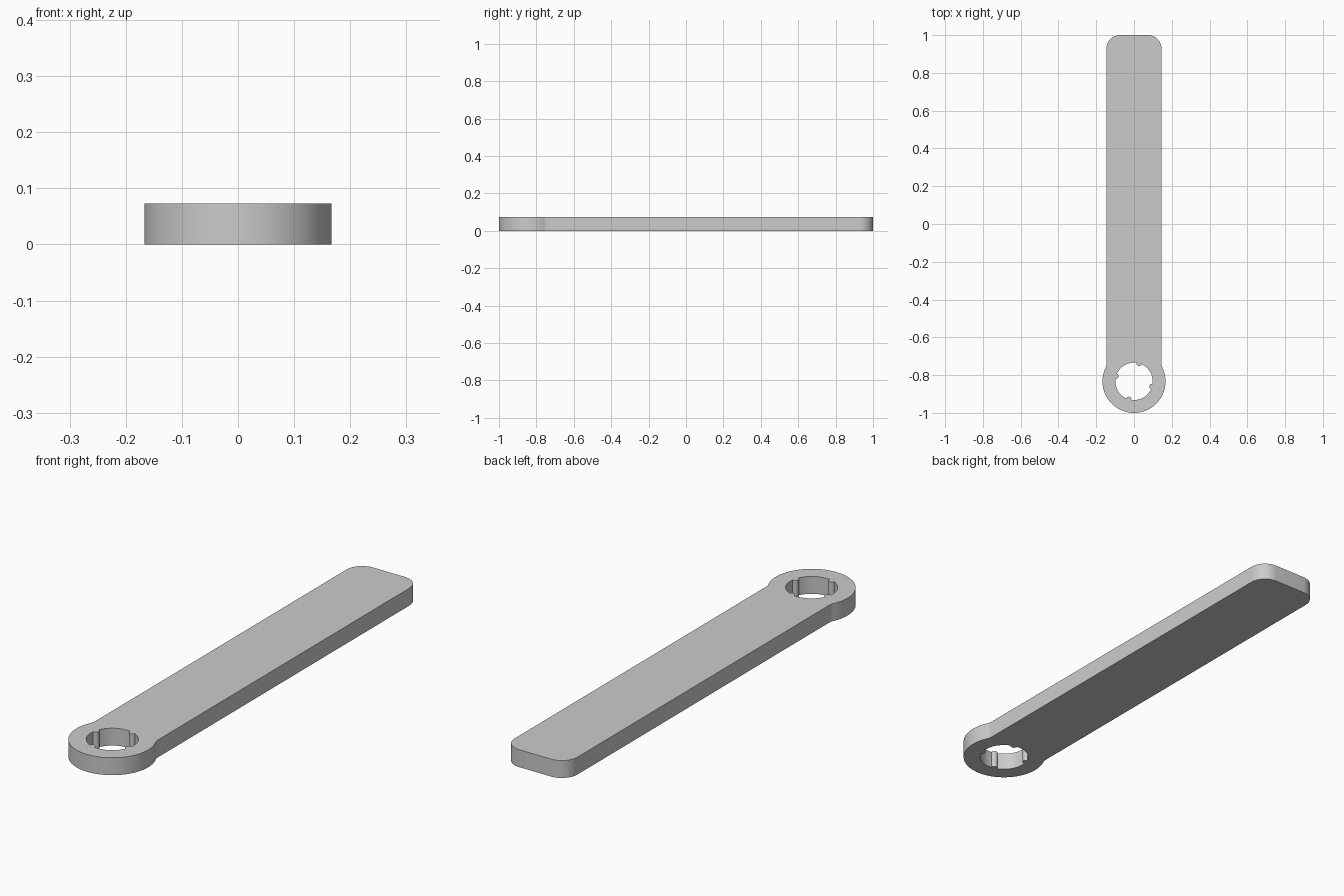
import bpy, bmesh
from math import sin, cos, pi, sqrt, atan2, radians
from mathutils import Vector

cube = bpy.data.objects.get("Cube")
if cube:
    bpy.data.objects.remove(cube, do_unlink=True)

THICK = 0.073
HALF = 0.146       # half width of the bar
CORNER = 0.072     # rounded far corners
RING = 0.167       # outer radius of the ring end
HOLE = 0.099
FILLET = 0.05      # blend between ring and bar
TOOTH = 0.014
CENTRE = Vector((0, RING - 1))


def arc(centre, radius, start, end, steps):
    """Points along a circular arc, both ends included."""
    return [Vector(centre) + radius * Vector((cos(a), sin(a)))
            for a in (start + (end - start) * i / steps for i in range(steps + 1))]


# Outer outline: right half, then mirrored
rise = sqrt((RING + FILLET) ** 2 - (HALF + FILLET) ** 2)
join = atan2(rise, HALF + FILLET)
half = arc(CENTRE, RING, -pi / 2, join, 32)
half += arc(CENTRE + Vector((HALF + FILLET, rise)), FILLET, pi + join, pi, 6)[1:]
half += arc((HALF - CORNER, 1 - CORNER), CORNER, 0, pi / 2, 12)
outline = half + [Vector((-p.x, p.y)) for p in reversed(half[1:])]

# Hole outline: four arcs, each followed by a small rounded tooth
gap = TOOTH / HOLE
hole = []
for k in range(4):
    a = radians(74) + k * pi / 2
    tip = CENTRE + HOLE * Vector((cos(a), sin(a)))
    hole += arc(tip, TOOTH, a - pi / 2, a - 3 * pi / 2, 10)
    hole += arc(CENTRE, HOLE, a + gap, a + pi / 2 - gap, 14)[1:-1]

# Fill between the two outlines and extrude to thickness
bm = bmesh.new()
edges = []
for loop in (outline, hole):
    verts = [bm.verts.new((p.x, p.y, 0)) for p in loop]
    edges += [bm.edges.new((v, verts[i - 1])) for i, v in enumerate(verts)]
bmesh.ops.triangle_fill(bm, use_beauty=True, edges=edges, normal=(0, 0, 1))
solid = bmesh.ops.extrude_face_region(bm, geom=bm.faces[:], use_keep_orig=True)
top = [v for v in solid["geom"] if isinstance(v, bmesh.types.BMVert)]
bmesh.ops.translate(bm, verts=top, vec=(0, 0, THICK))
bmesh.ops.recalc_face_normals(bm, faces=bm.faces[:])

mesh = bpy.data.meshes.new("ring_handle")
bm.to_mesh(mesh)
bm.free()
handle = bpy.data.objects.new("ring_handle", mesh)
bpy.context.collection.objects.link(handle)

# Plain grey material
grey = bpy.data.materials.new("light_grey")
grey.use_nodes = True
colour = (0.6, 0.6, 0.6, 1)
grey.diffuse_color = colour
grey.node_tree.nodes["Principled BSDF"].inputs["Base Color"].default_value = colour
mesh.materials.append(grey)

# Smooth curved walls, sharp rims
bpy.ops.object.select_all(action="DESELECT")
handle.select_set(True)
bpy.context.view_layer.objects.active = handle
bpy.ops.object.shade_smooth_by_angle(angle=radians(35))
